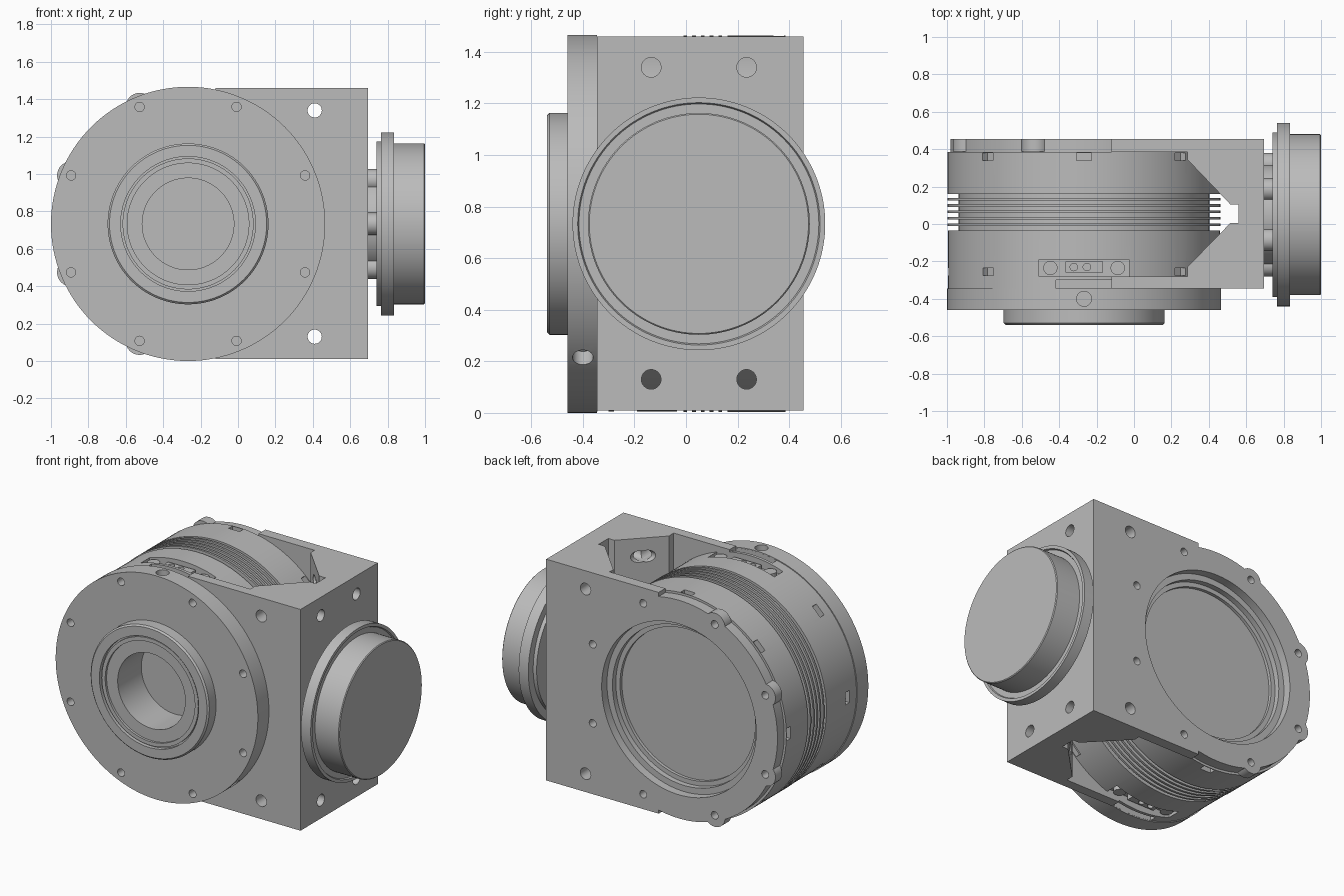
import bpy, bmesh, math
from mathutils import Vector, Matrix

if "Cube" in bpy.data.objects:
    bpy.data.objects.remove(bpy.data.objects["Cube"])

GREY = (0.5, 0.5, 0.5, 1)
metal = bpy.data.materials.new("machined grey")
metal.use_nodes = True
metal.diffuse_color = GREY
metal.node_tree.nodes["Principled BSDF"].inputs["Base Color"].default_value = GREY

CX, CZ, R = -0.267, 0.733, 0.733      # drum axis and flange radius
SHAFT_Y = 0.05
BOLT_R = 0.677


def finish(bm, name):
    bmesh.ops.recalc_face_normals(bm, faces=bm.faces)
    mesh = bpy.data.meshes.new(name)
    bm.to_mesh(mesh)
    bm.free()
    mesh.materials.append(metal)
    ob = bpy.data.objects.new(name, mesh)
    bpy.context.scene.collection.objects.link(ob)
    return ob


def lathe(name, profile, axis, center, steps=128):
    """Turn (radius, position along axis) points around an x or y axis."""
    bm = bmesh.new()
    along = Vector(axis)
    out = Vector((0, 0, 1))
    c = Vector(center)
    verts = [bm.verts.new(c + along * p + out * r) for r, p in profile]
    edges = [bm.edges.new(pair) for pair in zip(verts, verts[1:])]
    bmesh.ops.spin(bm, geom=verts + edges, cent=c, axis=along,
                   angle=2 * math.pi, steps=steps, use_merge=True)
    bmesh.ops.remove_doubles(bm, verts=bm.verts, dist=1e-5)
    return finish(bm, name)


def add_rod(bm, a, b, radius, sides=32):
    a, b = Vector(a), Vector(b)
    turn = (b - a).to_track_quat("Z", "Y").to_matrix().to_4x4()
    bmesh.ops.create_cone(bm, cap_ends=True, segments=sides, radius1=radius,
                          radius2=radius, depth=(b - a).length,
                          matrix=Matrix.Translation((a + b) / 2) @ turn)


def add_box(bm, lo, hi, matrix=Matrix()):
    lo, hi = Vector(lo), Vector(hi)
    m = Matrix.Translation((lo + hi) / 2) @ Matrix.Diagonal((hi - lo).to_4d())
    m[3][3] = 1
    bmesh.ops.create_cube(bm, size=1, matrix=matrix @ m)


def polar(angle, radius, y):
    a = math.radians(angle)
    return (CX + radius * math.cos(a), y, CZ + radius * math.sin(a))


def boolean(ob, bm, operation="DIFFERENCE"):
    """Apply a boolean with the given geometry, then drop the helper."""
    tool = finish(bm, "helper")
    mod = ob.modifiers.new("cut", "BOOLEAN")
    mod.operation, mod.solver, mod.object = operation, "EXACT", tool
    bpy.context.view_layer.update()
    graph = bpy.context.evaluated_depsgraph_get()
    mesh = bpy.data.meshes.new_from_object(ob.evaluated_get(graph))
    ob.modifiers.clear()
    ob.data = mesh
    bpy.data.objects.remove(tool)


# Drum with front flange, boss, bore, cooling fins and stepped rear recess
profile = [(0, 0.345), (0.49, 0.345), (0.49, 0.365), (0.52, 0.365), (0.52, 0.4),
           (0.56, 0.4), (0.56, 0.455), (0.715, 0.455), (0.715, 0.385),
           (0.73, 0.385), (0.73, 0.16), (0.67, 0.16)]
for i in range(5):
    y = 0.14 - i * 0.034
    profile += [(0.67, y), (0.73, y), (0.73, y - 0.014), (0.67, y - 0.014)]
profile += [(0.67, -0.035), (0.727, -0.035), (0.727, -0.345), (R, -0.345), (R, -0.46),
            (0.43, -0.46), (0.43, -0.53), (0.42, -0.54), (0.36, -0.54),
            (0.36, -0.515), (0.35, -0.515), (0.35, -0.53), (0.325, -0.53),
            (0.325, -0.515), (0.245, -0.515), (0.245, -0.27), (0, -0.27)]
drum = lathe("drum_housing", profile, (0, 1, 0), (CX, 0, CZ))

# Bolt ears on the rear rim
bm = bmesh.new()
for k in range(4):
    angle = 112.5 + 45 * k
    add_rod(bm, polar(angle, BOLT_R, 0.387), polar(angle, BOLT_R, 0.455), 0.075)
boolean(drum, bm, "UNION")

# Bolt holes, plug holes, rim slots and the connector recesses
bm = bmesh.new()
for k in range(8):
    angle = 22.5 + 45 * k
    for y0, y1 in ((-0.48, -0.39), (0.39, 0.48)):
        add_rod(bm, polar(angle, BOLT_R, y0), polar(angle, BOLT_R, y1), 0.025, 20)
    spin = Matrix.Translation((CX, 0, CZ)) @ Matrix.Rotation(math.radians(45 * k), 4, "Y")
    add_box(bm, (-0.04, 0.34, 0.69), (0.04, 0.38, 0.8), spin)
    if k not in (0, 4):
        add_box(bm, (-0.04, -0.275, 0.69), (0.04, -0.235, 0.8), spin)
for angle in (90, -45):
    add_rod(bm, polar(angle, 0.66, -0.4), polar(angle, 0.8, -0.4), 0.04)
for side in (0, math.pi):
    flip = Matrix.Translation((CX, 0, CZ)) @ Matrix.Rotation(side, 4, "Y")
    flip = flip if side == 0 else Matrix.Translation((CX, 0, CZ)) @ Matrix.Diagonal((1, 1, -1, 1))
    add_box(bm, (-0.24, -0.28, 0.665), (0.24, -0.19, 0.8), flip)
    add_box(bm, (-0.15, -0.344, 0.62), (0.15, -0.3, 0.8), flip)
boolean(drum, bm)

# Square gear case beside the drum
bm = bmesh.new()
add_box(bm, (-0.12, -0.345, 0.01), (0.695, 0.455, 1.46))
case = finish(bm, "gear_case")

# Tapered pocket that frees the drum
bm = bmesh.new()
outline = [(-1.2, 0.385), (0.285, 0.385), (0.285, 0.345), (0.515, 0.105), (0.56, 0.105),
           (0.56, 0.005), (0.515, 0.005), (0.285, -0.23), (0.285, -0.28), (-1.2, -0.28)]
face = bm.faces.new([bm.verts.new((x, y, -0.2)) for x, y in outline])
top = bmesh.ops.extrude_face_region(bm, geom=[face])["geom"]
bmesh.ops.translate(bm, vec=(0, 0, 2),
                    verts=[v for v in top if isinstance(v, bmesh.types.BMVert)])
boolean(case, bm)

# Seat for the drum
bm = bmesh.new()
add_rod(bm, (CX, -0.6, CZ), (CX, 0.6, CZ), 0.705, 128)
boolean(case, bm)

# Mounting holes through the case and into its side
bm = bmesh.new()
for z in (0.13, 1.34):
    add_rod(bm, (0.41, -0.6, z), (0.41, 0.6, z), 0.038)
boolean(case, bm)
bm = bmesh.new()
for z in (0.13, 1.34):
    for y in (-0.135, 0.235):
        add_rod(bm, (0.2, y, z), (0.8, y, z), 0.038)
boolean(case, bm)

# Input coupling: flanged cap on a ring of posts
cap = lathe("input_cap", [(0, 0.74), (0.44, 0.74), (0.44, 0.765), (0.49, 0.765),
                          (0.49, 0.835), (0.47, 0.835), (0.465, 0.825), (0.43, 0.825),
                          (0.43, 0.995), (0.425, 1.0), (0, 1.0)],
            (1, 0, 0), (0, SHAFT_Y, CZ))
bm = bmesh.new()
add_rod(bm, (0.69, SHAFT_Y, CZ), (0.745, SHAFT_Y, CZ), 0.27, 64)
for k in range(6):
    a = math.radians(60 * k)
    y, z = SHAFT_Y + 0.27 * math.cos(a), CZ + 0.27 * math.sin(a)
    add_rod(bm, (0.69, y, z), (0.745, y, z), 0.06)
neck = finish(bm, "input_neck")

# Connector blocks and their screws, top and bottom
parts = [drum, case, cap, neck]
for label, s in (("top", 1), ("bottom", -1)):
    bm = bmesh.new()
    z0, z1 = sorted((CZ + s * 0.66, CZ + s * 0.7))
    add_box(bm, (CX - 0.1, -0.26, z0), (CX + 0.1, -0.2, z1))
    block = finish(bm, label + "_connector")
    bm = bmesh.new()
    for dx in (-0.055, 0.015):
        add_rod(bm, (CX + dx, -0.23, CZ + s * 0.68), (CX + dx, -0.23, CZ + s * 0.75), 0.02)
    boolean(block, bm)
    bm = bmesh.new()
    for dx in (-0.18, 0.18):
        add_rod(bm, (CX + dx, -0.235, CZ + s * 0.65), (CX + dx, -0.235, CZ + s * 0.69), 0.038)
    parts += [block, finish(bm, label + "_screws")]

# Smooth round surfaces, keep machined edges sharp
for ob in parts:
    ob.data.polygons.foreach_set("use_smooth", [True] * len(ob.data.polygons))
    ob.data.set_sharp_from_angle(angle=math.radians(30))
